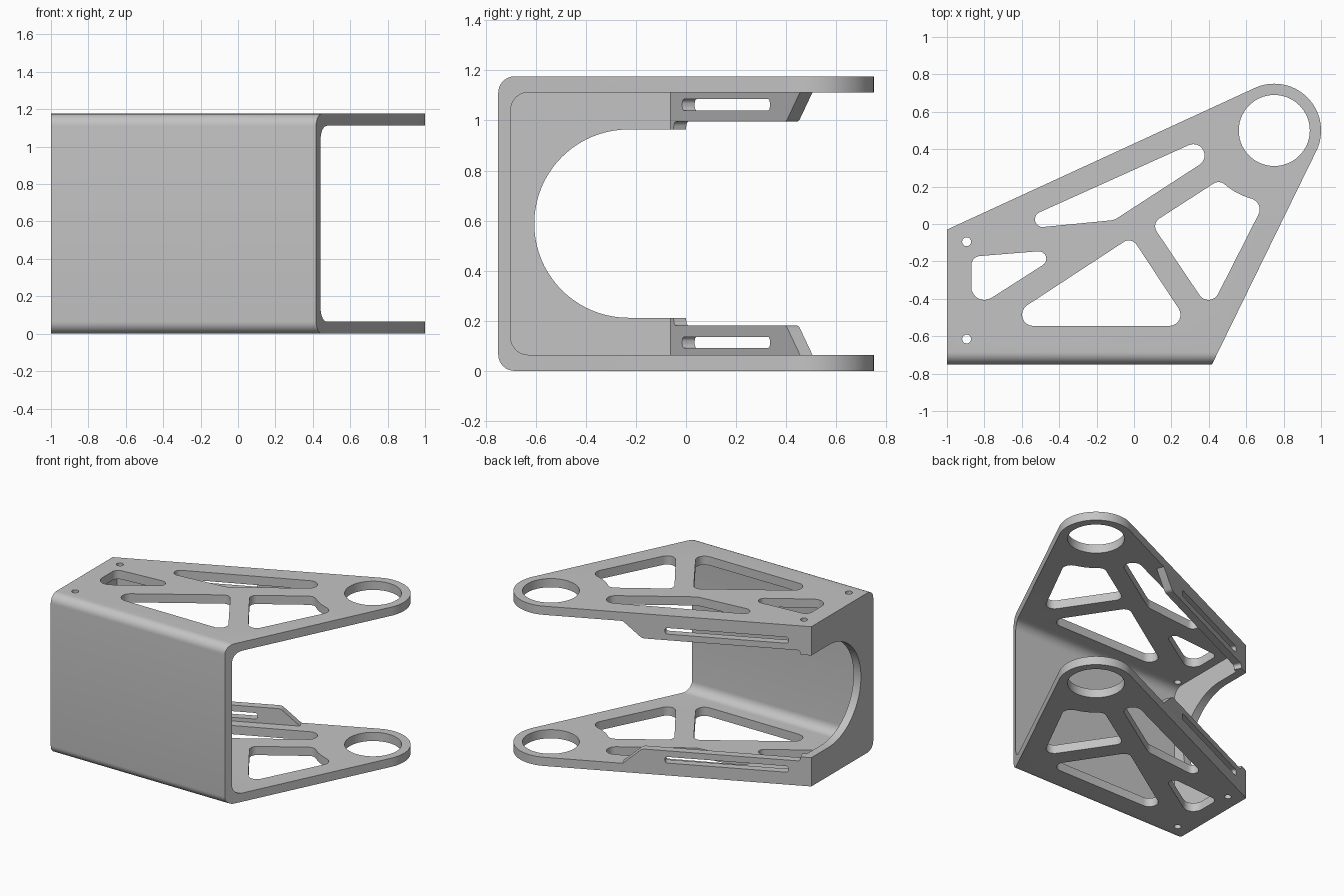
import bpy, bmesh, math
from mathutils import Matrix, Vector

cube = bpy.data.objects.get("Cube")
if cube:
    bpy.data.objects.remove(cube, do_unlink=True)

H, T, WALL = 1.176, 0.064, 0.05     # total height, plate and front wall thickness
RING = Vector((0.75, 0.5))          # centre of the round eye

grey = bpy.data.materials.new("plain_grey")
grey.use_nodes = True
colour = (0.55, 0.55, 0.55, 1)
grey.diffuse_color = colour
grey.node_tree.nodes["Principled BSDF"].inputs["Base Color"].default_value = colour


def arc(centre, r, a0, a1, n):
    return [Vector((centre[0] + r * math.cos(a0 + (a1 - a0) * i / n),
                    centre[1] + r * math.sin(a0 + (a1 - a0) * i / n))) for i in range(n + 1)]


def circle(centre, r, n):
    return arc(centre, r, 0, math.tau, n)[:-1]


def rounded(corners, steps=8):
    """Polygon whose corners (x, y, radius) are replaced by tangent arcs."""
    loop = []
    for i, (x, y, r) in enumerate(corners):
        p = Vector((x, y))
        a = (Vector(corners[i - 1][:2]) - p).normalized()
        b = (Vector(corners[(i + 1) % len(corners)][:2]) - p).normalized()
        if r == 0:
            loop.append(p)
            continue
        half = a.angle(b) / 2
        centre = p + (a + b).normalized() * r / math.sin(half)
        start = p + a * r / math.tan(half) - centre
        end = p + b * r / math.tan(half) - centre
        a0 = math.atan2(start.y, start.x)
        sweep = (math.atan2(end.y, end.x) - a0 + math.pi) % math.tau - math.pi
        loop += arc(centre, r, a0, a0 + sweep, steps)
    return loop


def solid(name, loops, depth, matrix):
    """Fill an outline with holes, extrude it and place it."""
    bm = bmesh.new()
    edges = []
    for loop in loops:
        vs = [bm.verts.new((p.x, p.y, 0)) for p in loop]
        edges += [bm.edges.new((vs[i - 1], vs[i])) for i in range(len(vs))]
    bmesh.ops.triangle_fill(bm, use_beauty=True, edges=edges)
    out = bmesh.ops.extrude_face_region(bm, geom=bm.faces[:])
    moved = [g for g in out["geom"] if isinstance(g, bmesh.types.BMVert)]
    bmesh.ops.translate(bm, verts=moved, vec=(0, 0, depth))
    bm.transform(matrix)
    bmesh.ops.recalc_face_normals(bm, faces=bm.faces[:])
    mesh = bpy.data.meshes.new(name)
    bm.to_mesh(mesh)
    bm.free()
    mesh.materials.append(grey)
    obj = bpy.data.objects.new(name, mesh)
    bpy.context.collection.objects.link(obj)
    return obj


def frame(u, v, w, origin):
    return Matrix.Translation(origin) @ Matrix((u, v, w)).transposed().to_4x4()


def tangent(p, side):
    """Direction angle of the line from p that touches the eye's rim."""
    d = RING - Vector(p)
    return math.atan2(d.y, d.x) + side * math.asin(0.25 / d.length)


X, Y, Z = Vector((1, 0, 0)), Vector((0, 1, 0)), Vector((0, 0, 1))

# Plan outline with the eye and the lightening holes
back, front = Vector((-1, -0.03)), Vector((0.393, -0.8))
back_angle, side_angle = tangent(back, 1), tangent(front, -1)
outline = [back, Vector((-1, -0.8)), front]
outline += arc(RING, 0.25, side_angle - math.pi / 2, back_angle + math.pi / 2, 40)
long_hole = [(-0.733, -0.04, 0.041), (-0.106, 0.021, 0.1), (1.011, 0.745, 0.06)]
small_hole = [(-0.87, -0.175, 0.05), (-0.87, -0.464, 0.07), (-0.352, -0.133, 0.04)]
wide_hole = [(-0.74, -0.545, 0.06), (0.3, -0.545, 0.06), (-0.0135, -0.069, 0.05)]
side_hole = [(0.093, 0.002, 0.05), (0.405, -0.461, 0.057), (0.697, 0.113, 0.06),
             (0.544, 0.163, 0.35), (0.456, 0.236, 0.05)]
holes = [rounded(h) for h in (long_hole, small_hole, wide_hole, side_hole)]
holes += [circle(RING, 0.19, 56)]
holes += [circle((-0.895, y), 0.024, 16) for y in (-0.095, -0.615)]
bracket = solid("bent_bracket", [outline] + holes, H + 0.2, Matrix.Translation((0, 0, -0.1)))

# Bent sheet section: bottom plate, front wall and top plate
section = rounded([(1, 0, 0), (-0.75, 0, 0.065), (-0.75, H, 0.065), (1, H, 0),
                   (1, H - T, 0), (-0.75 + WALL, H - T, 0.07), (-0.75 + WALL, T, 0.07), (1, T, 0)])
cutter = solid("section_cutter", [section], 2.4, frame(Y, Z, X, (-1.2, 0, 0)))
cutter.hide_render = True
mod = bracket.modifiers.new("section", "BOOLEAN")
mod.operation, mod.solver, mod.object = "INTERSECT", "EXACT", cutter
bpy.context.view_layer.objects.active = bracket
bpy.ops.object.modifier_apply(modifier=mod.name)
bpy.data.objects.remove(cutter, do_unlink=True)

# Right end wall with its arched opening
arch_r = 0.376
wall = rounded([(-0.03, H - T, 0), (-0.75 + WALL, H - T, 0.07), (-0.75 + WALL, T, 0.07), (-0.03, T, 0)])
wall += [Vector((-0.03, H / 2 - arch_r))]
wall += arc((-0.23, H / 2), arch_r, -math.pi / 2, -math.pi * 1.5, 40)
wall += [Vector((-0.03, H / 2 + arch_r))]
end_wall = solid("end_wall", [wall], 0.06, frame(Y, Z, X, (-1, 0, 0)))
for v in end_wall.data.vertices:          # the rear edge follows the slanted plates
    if v.co.y > -0.05:
        v.co.y += math.tan(back_angle) * (v.co.x + 1)

# Slotted stiffening flanges along the slanted rear edges
along = Vector((math.cos(back_angle), math.sin(back_angle), 0))
inward = Vector((along.y, -along.x, 0))
flange = [(0.041, H - T, 0), (0.041, 0.964, 0), (0.072, 0.964, 0), (0.078, 0.995, 0.02),
          (1.148, 0.995, 0.05), (1.28, H - T, 0)]
slot = [(0.155, 1.04, 0.018), (0.993, 1.04, 0.018), (0.993, 1.085, 0.018), (0.155, 1.085, 0.018)]
loops = [rounded(flange), rounded(slot)]
parts = [bracket, end_wall,
         solid("upper_flange", loops, 0.055, frame(along, Z, inward, (-1, -0.03, 0))),
         solid("lower_flange", loops, 0.055, frame(along, -Z, inward, (-1, -0.03, H)))]

# Smooth bends and hole rims, crisp edges elsewhere
for obj in bpy.context.selected_objects:
    obj.select_set(False)
for obj in parts:
    obj.select_set(True)
bpy.context.view_layer.objects.active = bracket
bpy.ops.object.shade_smooth_by_angle(angle=math.radians(30))
